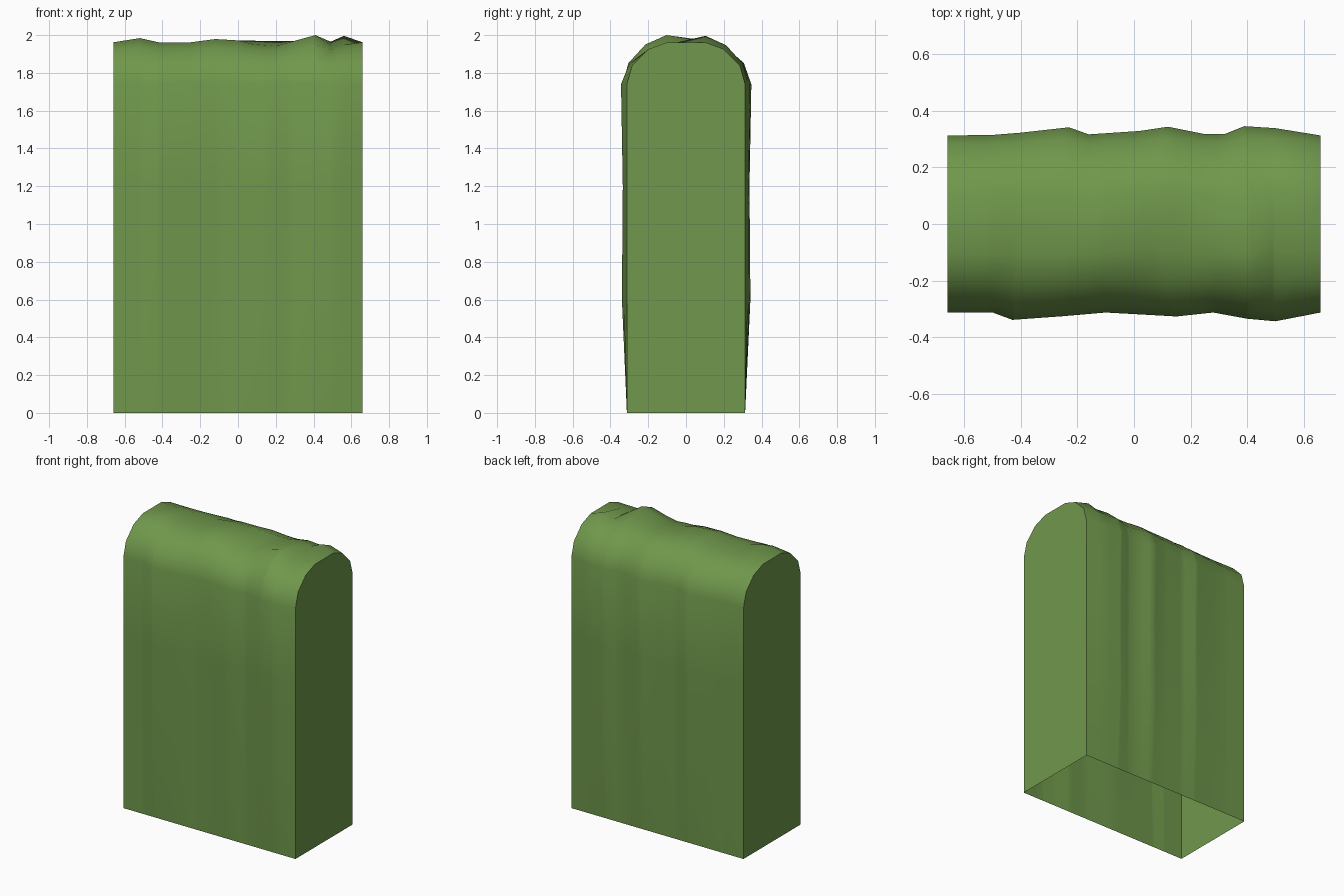
import bpy, bmesh, math

if "Cube" in bpy.data.objects:
    bpy.data.objects.remove(bpy.data.objects["Cube"])

# Bulge silhouettes along the length: (x, outward bulge)
FRONT = [(-.66, 0), (-.5, 0), (-.43, .026), (-.25, .013), (-.1, 0), (.15, .014),
         (.28, 0), (.4, .022), (.5, .031), (.66, 0)]
BACK = [(-.66, 0), (-.5, .002), (-.4, .01), (-.23, .029), (-.16, .004), (.02, .016),
        (.12, .031), (.25, .005), (.32, .005), (.39, .033), (.5, .026), (.66, 0)]
TOP_FRONT = [(-.66, 0), (-.52, .022), (-.42, 0), (-.25, 0), (-.12, .017), (0, .01),
             (.08, -.01), (.2, -.02), (.3, .008), (.41, .038), (.5, -.02), (.66, 0)]
TOP_BACK = [(-.66, 0), (-.42, -.004), (-.25, -.004), (-.12, .012), (.1, .008),
            (.3, .006), (.41, .01), (.49, .003), (.56, .034), (.66, 0)]


def bulge(curve, x):
    for (x0, a), (x1, b) in zip(curve, curve[1:]):
        if x <= x1 + 1e-6:
            return a + (b - a) * (x - x0) / (x1 - x0)
    return 0


# Half cross-section: (y, z, normal y, normal z, side weight, top weight)
HALF = [(.313, 0, 1, 0, 0, 0), (.313, .6, 1, 0, .85, 0), (.313, 1.2, 1, 0, .7, 0),
        (.313, 1.74, 1, 0, 1, 0), (.285, 1.84, .85, .5, .7, .2),
        (.2, 1.925, .5, .85, .3, .6), (.1, 1.962, .1, 1, 0, 1)]

xs = sorted({x for c in (FRONT, BACK, TOP_FRONT, TOP_BACK) for x, _ in c})
bm = bmesh.new()
rings = []
for x in xs:
    ring = []
    for side, pts in ((-1, HALF), (1, HALF[::-1])):
        s_curve, t_curve = (FRONT, TOP_FRONT) if side < 0 else (BACK, TOP_BACK)
        for y, z, ny, nz, sw, tw in pts:
            d = sw * bulge(s_curve, x) + tw * bulge(t_curve, x)
            ring.append(bm.verts.new((x, side * (y + ny * d), z + nz * d)))
    rings.append(ring)

# Leafy skin, open underneath
for a, b in zip(rings, rings[1:]):
    for i in range(len(a) - 1):
        bm.faces.new((a[i], b[i], b[i + 1], a[i + 1]))
# Flat cut ends
bm.faces.new(rings[0])
bm.faces.new(rings[-1][::-1])
bmesh.ops.recalc_face_normals(bm, faces=bm.faces)

mesh = bpy.data.meshes.new("hedge")
bm.to_mesh(mesh)
bm.free()
hedge = bpy.data.objects.new("hedge", mesh)
bpy.context.collection.objects.link(hedge)

green = bpy.data.materials.new("leaf green")
green.diffuse_color = (.162, .314, .072, 1)
green.use_nodes = True
green.node_tree.nodes["Principled BSDF"].inputs["Base Color"].default_value = green.diffuse_color
mesh.materials.append(green)

bpy.context.view_layer.objects.active = hedge
hedge.select_set(True)
bpy.ops.object.shade_smooth_by_angle(angle=math.radians(45))
